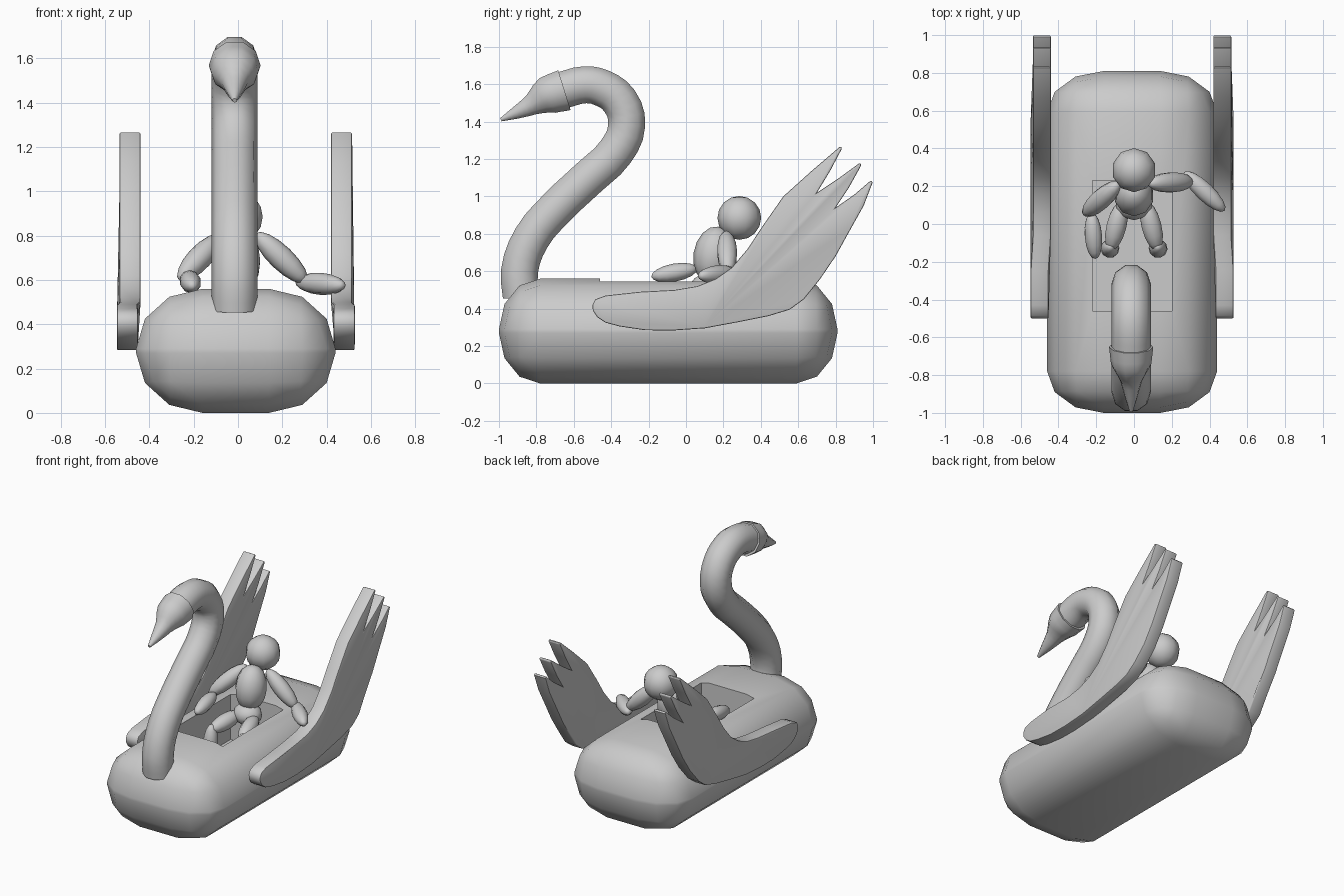
import bpy, bmesh, math
from mathutils import Vector

if "Cube" in bpy.data.objects:
    bpy.data.objects.remove(bpy.data.objects["Cube"])

CX = -0.01


def finish(obj, angle=50):
    bpy.ops.object.select_all(action='DESELECT')
    obj.select_set(True)
    bpy.context.view_layer.objects.active = obj
    for m in list(obj.modifiers):
        bpy.ops.object.modifier_apply(modifier=m.name)
    bpy.ops.object.shade_smooth_by_angle(angle=math.radians(angle))


def from_bmesh(name, bm):
    bmesh.ops.recalc_face_normals(bm, faces=bm.faces)
    me = bpy.data.meshes.new(name)
    bm.to_mesh(me)
    bm.free()
    obj = bpy.data.objects.new(name, me)
    bpy.context.collection.objects.link(obj)
    return obj


def box(size, centre):
    bm = bmesh.new()
    bmesh.ops.create_cube(bm, size=1)
    bmesh.ops.scale(bm, vec=size, verts=bm.verts)
    bmesh.ops.translate(bm, vec=centre, verts=bm.verts)
    return bm


def tube(name, points):
    """Round tube along (y, z, radius) points in the centre plane."""
    cu = bpy.data.curves.new(name, 'CURVE')
    cu.dimensions = '3D'
    cu.bevel_depth = 1.0
    cu.bevel_resolution = 3
    cu.resolution_u = 3
    cu.use_fill_caps = True
    sp = cu.splines.new('BEZIER')
    sp.bezier_points.add(len(points) - 1)
    for p, (y, z, r) in zip(sp.bezier_points, points):
        p.co = (CX - 0.005, y, z)
        p.radius = r
        p.handle_left_type = p.handle_right_type = 'AUTO'
    obj = bpy.data.objects.new(name, cu)
    bpy.context.collection.objects.link(obj)
    bpy.ops.object.select_all(action='DESELECT')
    obj.select_set(True)
    bpy.context.view_layer.objects.active = obj
    bpy.ops.object.convert(target='MESH')
    finish(bpy.context.view_layer.objects.active)


def blob(name, centre, radii, axis=None):
    """Ellipsoid, optionally with its z axis turned along axis."""
    bm = bmesh.new()
    bmesh.ops.create_uvsphere(bm, u_segments=10, v_segments=8, radius=1)
    bmesh.ops.scale(bm, vec=radii, verts=bm.verts)
    if axis is not None:
        rot = axis.to_track_quat('Z', 'Y').to_matrix()
        bmesh.ops.rotate(bm, matrix=rot, verts=bm.verts)
    bmesh.ops.translate(bm, vec=centre, verts=bm.verts)
    finish(from_bmesh(name, bm), 60)


def limb(name, a, b, r):
    a, b = Vector(a), Vector(b)
    blob(name, (a + b) / 2, (r, r, (b - a).length / 2), b - a)


# Hull: rounded box with a seat well cut into the deck
bm = box((0.81, 2.22, 0.56), (0, 0, 0.28))
bmesh.ops.bevel(bm, geom=list(bm.edges), offset=0.27, segments=3,
                profile=0.5, affect='EDGES')
bmesh.ops.scale(bm, vec=(0.9 / 0.81, 1.81 / 2.22, 1), verts=bm.verts)
bmesh.ops.translate(bm, vec=(CX, -0.095, 0), verts=bm.verts)
hull = from_bmesh("hull", bm)
well = from_bmesh("well_cutter", box((0.42, 0.69, 0.5), (CX, -0.115, 0.47)))
well.hide_render = True
mod = hull.modifiers.new("well", 'BOOLEAN')
mod.operation = 'DIFFERENCE'
mod.solver = 'EXACT'
mod.object = well
finish(hull)
bpy.data.objects.remove(well)

# Curved neck
R = 0.104
neck_path = [(-0.88, 0.46), (-0.89, 0.60), (-0.825, 0.78), (-0.69, 0.94),
             (-0.52, 1.10), (-0.375, 1.24), (-0.317, 1.38), (-0.355, 1.51),
             (-0.45, 1.58), (-0.54, 1.597), (-0.66, 1.568)]
tube("neck", [(y, z, R) for y, z in neck_path])

# Head and beak
tube("head", [(-0.65, 1.568, 0.117), (-0.74, 1.54, 0.107), (-0.83, 1.487, 0.058),
              (-0.91, 1.447, 0.035), (-0.99, 1.41, 0.010)])

# Wings: extruded side profile with three feather tips
outline = [(-0.50, 0.42), (-0.485, 0.45), (-0.43, 0.47), (-0.245, 0.49), (-0.06, 0.50),
           (0.06, 0.52), (0.16, 0.56), (0.245, 0.62), (0.33, 0.72), (0.405, 0.835),
           (0.52, 1.0), (0.67, 1.135), (0.825, 1.268), (0.835, 1.258), (0.77, 1.135),
           (0.70, 1.02), (0.82, 1.10), (0.93, 1.18), (0.938, 1.168), (0.87, 1.045),
           (0.80, 0.94), (0.90, 1.01), (0.99, 1.087), (0.998, 1.075), (0.95, 0.95),
           (0.88, 0.825), (0.80, 0.68), (0.715, 0.555), (0.63, 0.45), (0.555, 0.395),
           (0.44, 0.36), (0.29, 0.33), (0.1, 0.295), (-0.075, 0.283), (-0.22, 0.285),
           (-0.355, 0.305), (-0.43, 0.325), (-0.475, 0.355), (-0.498, 0.39)]
for side, name in ((1, "right_wing"), (-1, "left_wing")):
    bm = bmesh.new()
    vs = [bm.verts.new((CX + side * (0.43 + (0.012 if z < 0.5 else 0)), y, z))
          for y, z in outline]
    face = bm.faces.new(vs)
    ext = bmesh.ops.extrude_face_region(bm, geom=[face])
    bmesh.ops.translate(bm, vec=(side * 0.095, 0, 0),
                        verts=[g for g in ext['geom'] if isinstance(g, bmesh.types.BMVert)])
    bm.normal_update()
    wing = from_bmesh(name, bm)
    bev = wing.modifiers.new("soft_edges", 'BEVEL')
    bev.width = 0.012
    bev.segments = 2
    bev.limit_method = 'ANGLE'
    bev.angle_limit = math.radians(60)
    finish(wing, 40)

# Seated rider
blob("rider_head", (0, 0.285, 0.885), (0.117, 0.117, 0.117))
blob("rider_torso", (0, 0.15, 0.685), (0.105, 0.11, 0.155), Vector((0, 0.15, 1)))
blob("rider_pelvis", (0, 0.11, 0.51), (0.10, 0.09, 0.075))
for s, n in ((-1, "left"), (1, "right")):
    limb(n + "_thigh", (s * 0.06, 0.12, 0.50), (s * 0.125, -0.14, 0.45), 0.055)
    limb(n + "_shin", (s * 0.125, -0.12, 0.49), (s * 0.13, -0.14, 0.22), 0.05)

# Arms: one forward, one resting on the wing side
limb("left_upper_arm", (-0.08, 0.215, 0.80), (-0.265, 0.05, 0.60), 0.055)
limb("left_forearm", (-0.225, 0.06, 0.615), (-0.205, -0.185, 0.57), 0.048)
limb("right_upper_arm", (0.08, 0.215, 0.81), (0.31, 0.225, 0.59), 0.055)
limb("right_forearm", (0.265, 0.275, 0.59), (0.48, 0.07, 0.575), 0.05)
